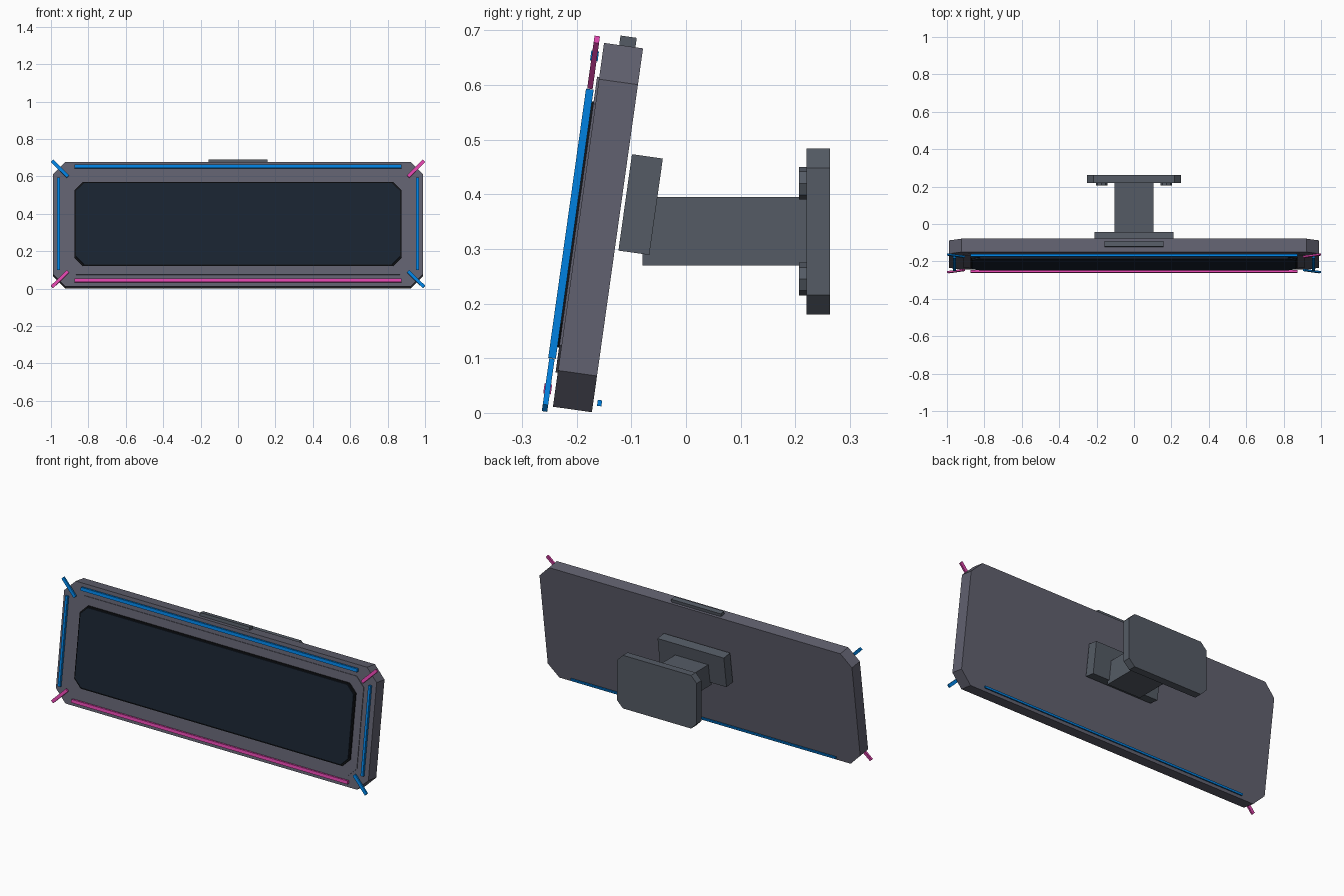
import bpy, bmesh
from math import radians, pi
from mathutils import Matrix, Vector

if "Cube" in bpy.data.objects:
    bpy.data.objects.remove(bpy.data.objects["Cube"])

# Panel frame: local x = width, local -y = outwards from screen, local z = up the panel
TILT = Matrix.Translation((0, -0.161, 0.339)) @ Matrix.Rotation(radians(-8), 4, 'X')
FLAT = Matrix.Identity(4)


def material(name, rgb):
    m = bpy.data.materials.new(name)
    m.diffuse_color = (*rgb, 1)
    m.use_nodes = True
    m.node_tree.nodes["Principled BSDF"].inputs["Base Color"].default_value = m.diffuse_color
    return m


SHELL = material("shell_grey", (0.12, 0.12, 0.16))
METAL = material("mount_grey", (0.09, 0.105, 0.13))
BLACK = material("bezel_black", (0.006, 0.007, 0.009))
GLASS = material("screen_navy", (0.010, 0.017, 0.030))
BLUE = material("neon_blue", (0.0, 0.22, 0.75))
PINK = material("neon_pink", (0.75, 0.06, 0.42))


def finish(name, bm, mat, matrix):
    bmesh.ops.recalc_face_normals(bm, faces=bm.faces)
    me = bpy.data.meshes.new(name)
    bm.to_mesh(me)
    bm.free()
    me.materials.append(mat)
    ob = bpy.data.objects.new(name, me)
    ob.matrix_world = matrix
    bpy.context.collection.objects.link(ob)
    return ob


def slab(name, hx, hz, c, y0, y1, mat, matrix, z=0.0):
    """Rectangle with chamfered corners in xz, extruded from y0 to y1."""
    pts = [(hx, hz - c), (hx - c, hz), (c - hx, hz), (-hx, hz - c),
           (-hx, c - hz), (c - hx, -hz), (hx - c, -hz), (hx, c - hz)]
    bm = bmesh.new()
    f = bm.faces.new([bm.verts.new((px, y0, pz + z)) for px, pz in pts])
    ext = bmesh.ops.extrude_face_region(bm, geom=[f])
    moved = [v for v in ext["geom"] if isinstance(v, bmesh.types.BMVert)]
    bmesh.ops.translate(bm, verts=moved, vec=(0, y1 - y0, 0))
    return finish(name, bm, mat, matrix)


def box(name, centre, size, mat, matrix, roll=0.0):
    bm = bmesh.new()
    bmesh.ops.create_cube(bm, size=1)
    bmesh.ops.scale(bm, verts=bm.verts, vec=size)
    local = Matrix.Translation(Vector(centre)) @ Matrix.Rotation(roll, 4, 'Y')
    return finish(name, bm, mat, matrix @ local)


# Display housing, raised frame and screen
slab("housing", 0.99, 0.336, 0.067, -0.036, 0.036, SHELL, TILT)
slab("front_frame", 0.915, 0.273, 0.05, -0.040, -0.030, SHELL, TILT)
slab("screen_bezel", 0.873, 0.227, 0.045, -0.050, -0.036, BLACK, TILT)
slab("screen", 0.866, 0.220, 0.043, -0.057, -0.045, GLASS, TILT)

# Light strips floating around the front
NY = -0.050
box("top_light", (0, NY, 0.310), (1.75, 0.014, 0.018), BLUE, TILT)
box("bottom_light", (0, NY, -0.305), (1.75, 0.014, 0.018), PINK, TILT)
box("back_light", (0, 0.0476, -0.3175), (1.68, 0.008, 0.011), BLUE, TILT)
for sx in (-1, 1):
    box("side_light", (sx * 0.96, NY, 0), (0.014, 0.014, 0.497), BLUE, TILT)
    for sz in (-1, 1):
        # diagonal bars, colours alternating around the corners
        box("corner_light", (sx * 0.952, NY, sz * 0.298), (0.018, 0.010, 0.12),
            PINK if sx == sz else BLUE, TILT, sx * sz * pi / 4)

# Cap on the top edge
box("top_cap", (0, 0.007, 0.3425), (0.315, 0.030, 0.022), METAL, TILT)

# Wall mount: tilted bracket, arm, wall plate and bolts
box("tilt_bracket", (0, 0.0714, 0.0525), (0.42, 0.057, 0.178), METAL, TILT)
box("arm", (0, 0.072, 0.3325), (0.21, 0.304, 0.125), METAL, FLAT)
slab("wall_plate", 0.252, 0.152, 0.036, 0.22, 0.263, METAL, FLAT, z=0.332)
for sx in (-1, 1):
    for z in (0.245, 0.42):
        bm = bmesh.new()
        bmesh.ops.create_cone(bm, cap_ends=True, segments=8, radius1=0.03,
                              radius2=0.03, depth=0.016)
        finish("bolt", bm, METAL, Matrix.Translation((sx * 0.173, 0.215, z))
               @ Matrix.Rotation(pi / 2, 4, 'X'))
